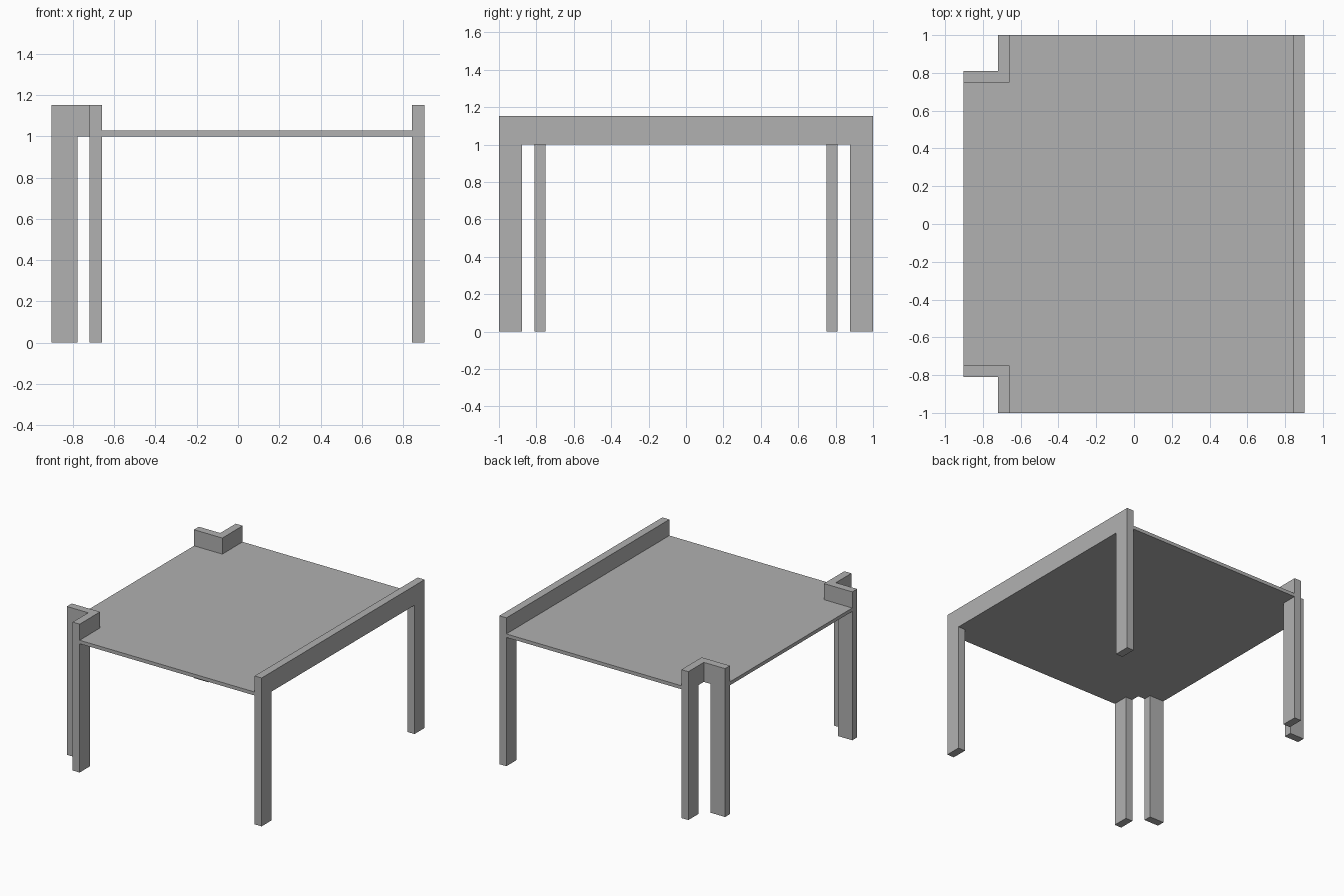
import bpy, bmesh, math

if "Cube" in bpy.data.objects:
    bpy.data.objects.remove(bpy.data.objects["Cube"])

X, Y = 0.903, 1.0            # outer half sizes
T, W = 0.06, 0.124           # leg thickness and width
Z0, Z1, ZT = 1.0, 1.152, 1.027   # underside, rail top, tabletop surface
CX, CY = -0.66, 0.75         # inner corner of the bracket legs

grey = bpy.data.materials.new("plain grey")
grey.diffuse_color = (0.44, 0.44, 0.44, 1)
grey.use_nodes = True
grey.node_tree.nodes["Principled BSDF"].inputs["Base Color"].default_value = grey.diffuse_color


def finish(bm, name):
    bmesh.ops.dissolve_limit(bm, angle_limit=0.01, verts=bm.verts, edges=bm.edges)
    bmesh.ops.recalc_face_normals(bm, faces=bm.faces)
    mesh = bpy.data.meshes.new(name)
    bm.to_mesh(mesh)
    bm.free()
    mesh.materials.append(grey)
    bpy.context.collection.objects.link(bpy.data.objects.new(name, mesh))


def extrude(bm, faces, dz):
    """Prism from faces, keeping the originals as the other cap."""
    geom = bmesh.ops.extrude_face_region(bm, geom=faces, use_keep_orig=True)["geom"]
    verts = [g for g in geom if isinstance(g, bmesh.types.BMVert)]
    bmesh.ops.translate(bm, verts=verts, vec=(0, 0, dz))


def rail_with_legs(name, cells, mirror=1):
    """Plan cells (x0, x1, y0, y1, is_leg): rail goes up, legs go down to the floor."""
    bm = bmesh.new()
    legs = []
    for x0, x1, y0, y1, is_leg in cells:
        f = bm.faces.new([bm.verts.new((x, y * mirror, Z0)) for x, y in
                          ((x0, y0), (x1, y0), (x1, y1), (x0, y1))])
        if is_leg:
            legs.append(f)
    bmesh.ops.remove_doubles(bm, verts=bm.verts, dist=1e-4)
    legs = [f for f in legs if f.is_valid]
    extrude(bm, list(bm.faces), Z1 - Z0)
    for f in legs:
        loop = list(f.verts)
        low = [bm.verts.new((v.co.x, v.co.y, 0)) for v in loop]
        bm.faces.new(low)
        for i in range(4):
            j = (i + 1) % 4
            bm.faces.new((loop[i], loop[j], low[j], low[i]))
        bm.faces.remove(f)   # open the joint between leg and rail
    finish(bm, name)


# Long side rail with a leg at each end
rail_with_legs("side_rail_frame", [
    (X - T, X, -Y, -Y + W, True),
    (X - T, X, -Y + W, Y - W, False),
    (X - T, X, Y - W, Y, True)])

# Folded corner brackets, each with two legs
corner = [
    (-X, -X + W, CY, CY + T, True),
    (-X + W, CX - T, CY, CY + T, False),
    (CX - T, CX, CY, CY + T, False),
    (CX - T, CX, CY + T, Y - W, False),
    (CX - T, CX, Y - W, Y, True)]
rail_with_legs("back_corner_bracket", corner)
rail_with_legs("front_corner_bracket", corner, -1)

# Thin tabletop notched around the brackets
bm = bmesh.new()
half = [(X - T, Y), (CX, Y), (CX, CY), (-X, CY)]
outline = half + [(x, -y) for x, y in reversed(half)]
top = bm.faces.new([bm.verts.new((x, y, Z0)) for x, y in outline])
extrude(bm, [top], ZT - Z0)
finish(bm, "tabletop")
